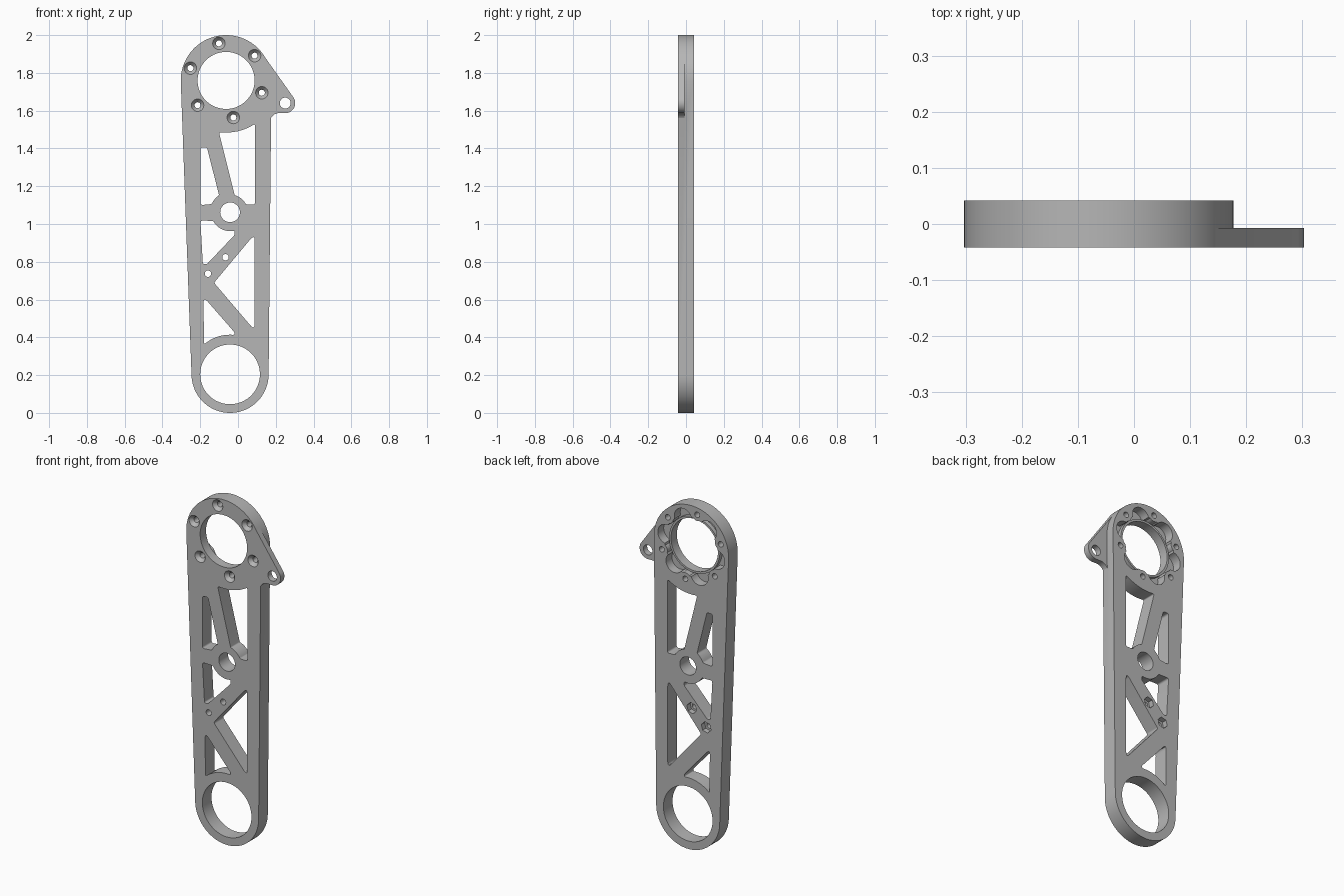
import bpy, bmesh
from math import sin, cos, radians, pi
from mathutils import Vector

if "Cube" in bpy.data.objects:
    bpy.data.objects.remove(bpy.data.objects["Cube"])

FRONT, BACK, EAR_BACK = -0.042, 0.042, -0.007
HEAD, FOOT, PIVOT, LUG = (-0.063, 1.76), (-0.042, 0.204), (-0.042, 1.062), (0.25, 1.64)
HEAD_R, FOOT_R, LUG_R = 0.24, 0.204, 0.053

metal = bpy.data.materials.new("grey metal")
metal.use_nodes = True
grey = (0.47, 0.47, 0.47, 1)
metal.diffuse_color = grey
metal.node_tree.nodes["Principled BSDF"].inputs["Base Color"].default_value = grey


def arc(c, r, a0, a1, n=8):
    angles = [radians(a0 + (a1 - a0) * i / n) for i in range(n + 1)]
    return [(c[0] + r * cos(a), c[1] + r * sin(a)) for a in angles]


def circle(c, r, n=48, turn=0):
    return arc(c, r, turn, turn + 360, n)[:-1]


def polar(c, r, a):
    return c[0] + r * cos(radians(a)), c[1] + r * sin(radians(a))


def rounded(points, radius=0.013):
    """Round every real corner of a profile, leaving arcs alone."""
    pts, out = [Vector(p) for p in points], []
    for i, p in enumerate(pts):
        u, v = pts[i - 1] - p, pts[(i + 1) % len(pts)] - p
        corner = u.angle(v)
        if corner > radians(155):
            out.append(p)
            continue
        reach = min(radius / abs(sin(corner / 2) / cos(corner / 2)), u.length * 0.48, v.length * 0.48)
        a, b = p + u.normalized() * reach, p + v.normalized() * reach
        for k in range(7):
            t = k / 6
            out.append(a * (1 - t) ** 2 + p * 2 * t * (1 - t) + b * t * t)
    return out


def prism(name, profile, y0, y1, end_profile=None):
    """Solid between a profile at y0 and the same (or another) profile at y1."""
    bm = bmesh.new()
    a = [bm.verts.new((p[0], y0, p[1])) for p in profile]
    b = [bm.verts.new((p[0], y1, p[1])) for p in (end_profile or profile)]
    n = len(a)
    bm.faces.new(a)
    bm.faces.new(b[::-1])
    for i in range(n):
        j = (i + 1) % n
        bm.faces.new((a[j], a[i], b[i], b[j]))
    bmesh.ops.recalc_face_normals(bm, faces=bm.faces)
    mesh = bpy.data.meshes.new(name)
    bm.to_mesh(mesh)
    bm.free()
    ob = bpy.data.objects.new(name, mesh)
    mesh.materials.append(metal)
    bpy.context.collection.objects.link(ob)
    return ob


def combine(target, tool, operation="DIFFERENCE"):
    mod = target.modifiers.new("combine", "BOOLEAN")
    mod.operation, mod.object, mod.solver = operation, tool, "EXACT"
    bpy.context.view_layer.objects.active = target
    bpy.ops.object.modifier_apply(modifier=mod.name)
    bpy.data.objects.remove(tool)


def cut(target, profile, y0=-0.1, y1=0.1, end_profile=None):
    combine(target, prism("cutter", profile, y0, y1, end_profile), "DIFFERENCE")


# Main plate: two round ends joined by tangent sides
arm = prism("arm_plate", arc(HEAD, HEAD_R, -1, 181, 64) + arc(FOOT, FOOT_R, 181, 359, 56), FRONT, BACK)

# Thin side ear with a blended underside
ear = prism("side_ear",
            [polar(HEAD, HEAD_R - 0.001, 35.3)] + arc(LUG, LUG_R, 35.3, -90, 16)
            + arc((0.217, 1.54), 0.047, 90, 180, 10) + [(0.13, 1.54), (0.1, 1.7)],
            FRONT, EAR_BACK)
combine(arm, ear, "UNION")

# Through bores
for centre, radius, sides in ((HEAD, 0.151, 72), (FOOT, 0.158, 72), (PIVOT, 0.052, 40), (LUG, 0.029, 28)):
    cut(arm, circle(centre, radius, sides))

# Lightening windows
windows = [
    arc(HEAD, 0.276, -98, -56.4) + [(0.09, 1.103)] + arc(PIVOT, 0.094, 27, 75),
    [(-0.199, 1.405), (-0.164, 1.405)] + arc(PIVOT, 0.107, 123, 156, 4) + [(-0.199, 1.1)],
    [(-0.199, 1.018)] + arc(PIVOT, 0.1, 207, 284) + [(-0.018, 0.942), (-0.165, 0.787), (-0.186, 0.787)],
    [(0.088, 0.946), (-0.127, 0.689), (0.088, 0.437)],
    [(-0.183, 0.615), (-0.019, 0.427)] + arc(FOOT, 0.21, 84, 131),
]
for window in windows:
    cut(arm, rounded(window))

# Scalloped pocket in the back of the head, kept clear of the screw bosses
FLOOR = -0.012
SCREWS = [41 + 60 * i for i in range(6)]
pocket = prism("pocket", circle(HEAD, 0.172, 72), FLOOR, 0.1)
for a in SCREWS:
    lobe = prism("lobe", circle(polar(HEAD, 0.162, a + 30), 0.056, 32), FLOOR, 0.1)
    combine(pocket, lobe, "UNION")
for a in SCREWS:
    boss = prism("boss", circle(polar(HEAD, 0.2, a), 0.036, 28), -0.1, 0.2)
    combine(pocket, boss)
combine(arm, pocket)

# Low lip around the head bore
lip = prism("bore_lip", circle(HEAD, 0.163, 72), FLOOR - 0.005, 0.012)
cut(lip, circle(HEAD, 0.151, 72))
combine(arm, lip, "UNION")

# Countersunk screw holes around the head
for a in SCREWS:
    spot = polar(HEAD, 0.2, a)
    cut(arm, circle(spot, 0.016, 20))
    cut(arm, circle(spot, 0.034, 28), FRONT - 0.001, FRONT + 0.02, circle(spot, 0.016, 28))

# Brace holes with hexagonal nut pockets on the back
for spot in ((-0.066, 0.824), (-0.159, 0.737)):
    cut(arm, circle(spot, 0.017, 20))
    cut(arm, circle(spot, 0.032, 6, 15), 0.012, 0.1)

# Smooth curved walls, crisp edges
bpy.ops.object.select_all(action="DESELECT")
arm.select_set(True)
bpy.context.view_layer.objects.active = arm
bpy.ops.object.shade_smooth_by_angle(angle=radians(30))
